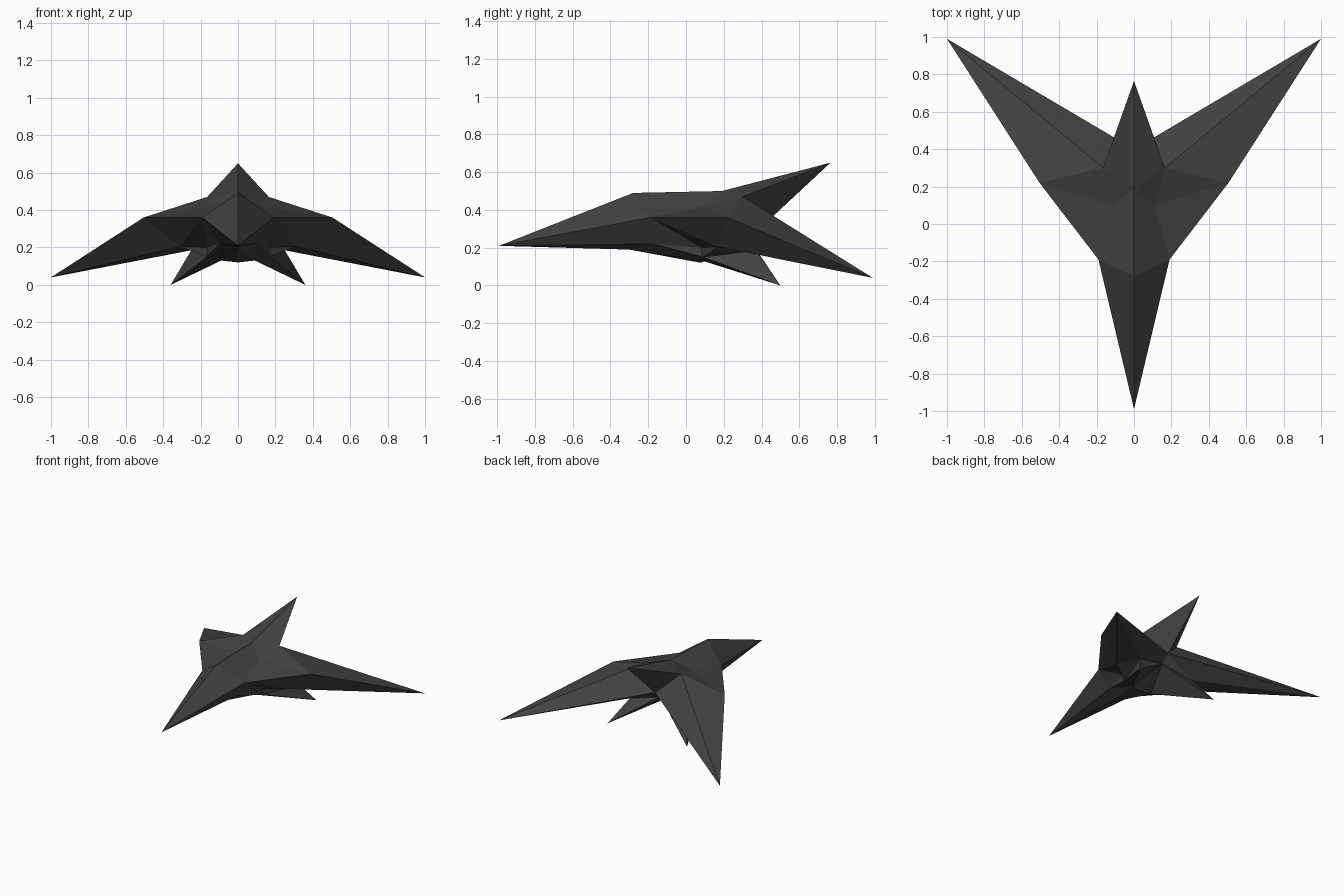
import bpy, bmesh
from mathutils import Vector

if "Cube" in bpy.data.objects:
    bpy.data.objects.remove(bpy.data.objects["Cube"])

# Named corners of the right half (the left half is mirrored)
P = {
    "nose": (0, -0.99, 0.21),
    "top_front": (0, -0.28, 0.49),
    "top_rear": (0, 0.19, 0.50),
    "keel_front": (0, -0.30, 0.19),
    "keel_rear": (0, 0.08, 0.12),
    "stern": (0, 0.40, 0.31),
    "stern_low": (0, 0.33, 0.25),
    "tail_tip": (0, 0.765, 0.65),
    "shoulder": (0.19, -0.19, 0.36),
    "cheek": (0.10, -0.17, 0.22),
    "flank": (0.165, 0.08, 0.20),
    "dip": (0.11, 0.10, 0.42),
    "ridge": (0.165, 0.30, 0.47),
    "elbow": (0.505, 0.22, 0.36),
    "wing_under": (0.31, 0.17, 0.205),
    "wing_tip": (1.0, 0.99, 0.04),
    "fin_front": (0.165, 0.09, 0.15),
    "fin_inner": (0.09, 0.09, 0.13),
    "fin_rear": (0.25, 0.37, 0.185),
    "fin_tip": (0.36, 0.50, 0.0),
}

grey = bpy.data.materials.new("dark_grey")
grey.diffuse_color = (0.055, 0.055, 0.055, 1)
grey.use_nodes = True
grey.node_tree.nodes["Principled BSDF"].inputs["Base Color"].default_value = grey.diffuse_color


def part(name, faces):
    """Flat-faced half shell, turned outward and mirrored across x."""
    faces = [f.split() for f in faces]
    names = sorted({n for f in faces for n in f})
    core = sum((Vector(P[n]) for n in names), Vector()) / len(names)
    bm = bmesh.new()
    verts = {n: bm.verts.new(P[n]) for n in names}
    for f in faces:
        face = bm.faces.new([verts[n] for n in f])
        face.normal_update()
        if face.normal.dot(face.calc_center_median() - core) < 0:
            face.normal_flip()
    bmesh.ops.triangulate(bm, faces=bm.faces[:])
    mesh = bpy.data.meshes.new(name)
    bm.to_mesh(mesh)
    bm.free()
    mesh.materials.append(grey)
    ob = bpy.data.objects.new(name, mesh)
    bpy.context.collection.objects.link(ob)
    ob.modifiers.new("mirror", "MIRROR").use_clip = True


# Pointed nose
part("nose_cone", ["nose top_front shoulder", "nose shoulder cheek",
                   "nose cheek keel_front"])

# Upper deck, flanks and belly
part("body", ["top_front top_rear dip", "top_front dip shoulder",
              "top_rear ridge dip", "shoulder dip elbow", "dip ridge elbow",
              "shoulder elbow wing_under", "shoulder wing_under flank",
              "shoulder flank cheek", "cheek flank fin_front",
              "flank wing_under fin_front", "cheek fin_front fin_inner",
              "keel_front cheek fin_inner", "keel_front fin_inner keel_rear",
              "wing_under fin_front fin_rear",
              "keel_rear fin_inner stern_low", "stern_low fin_rear stern"])

# Swept wings
part("wings", ["ridge elbow wing_tip", "elbow wing_under wing_tip",
               "wing_under fin_rear wing_tip", "fin_rear stern wing_tip",
               "stern ridge wing_tip"])

# Raised tail spike
part("tail", ["top_rear tail_tip ridge", "tail_tip ridge stern"])

# Small fins underneath
part("lower_fins", ["fin_front fin_inner fin_tip",
                    "fin_inner stern_low fin_tip",
                    "stern_low fin_rear fin_tip",
                    "fin_rear fin_front fin_tip"])
